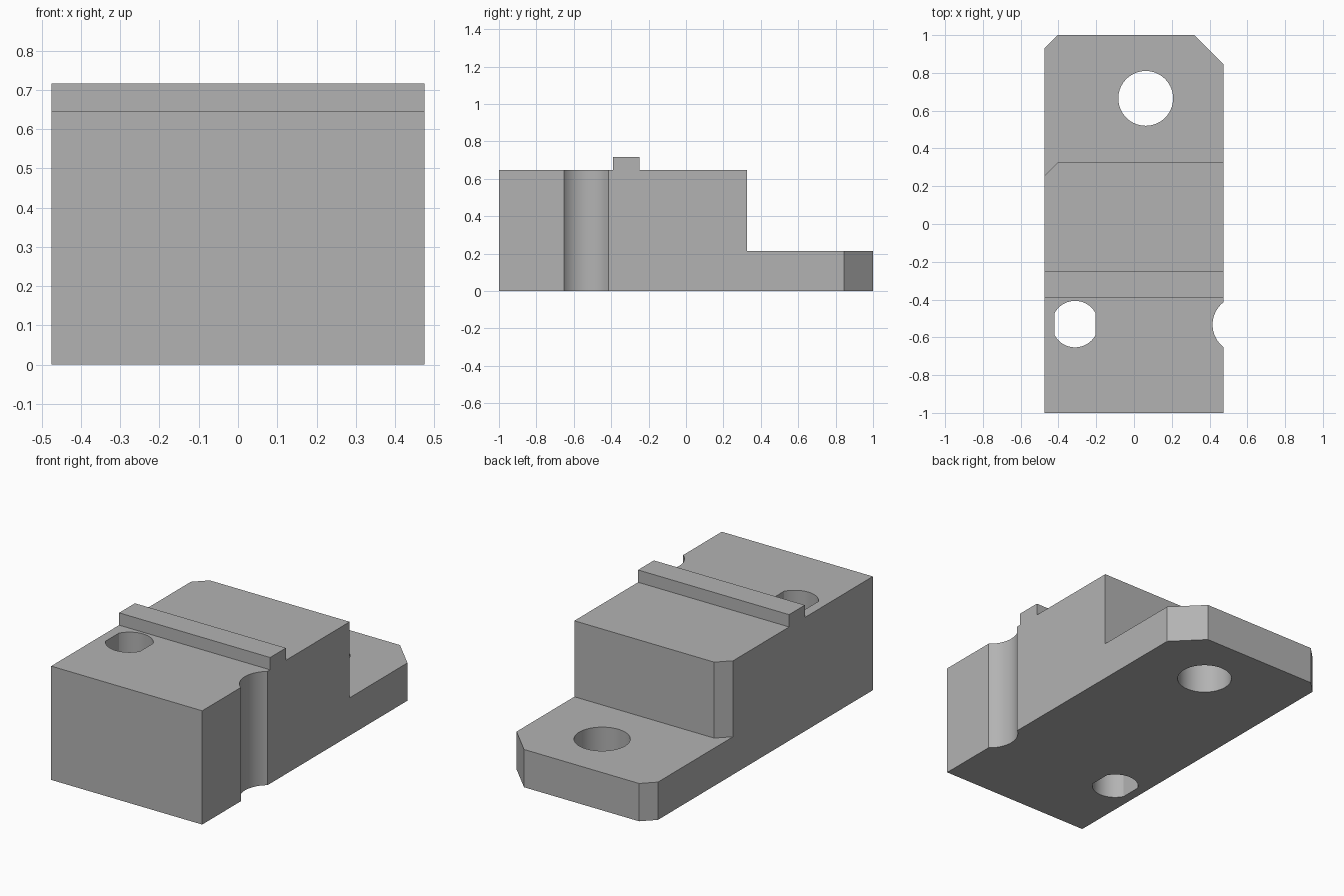
import bpy
import bmesh
import math
from mathutils import Vector

cube = bpy.data.objects.get("Cube")
if cube:
    bpy.data.objects.remove(cube, do_unlink=True)

HALF_W = 0.475
LEDGE, TOP, RIDGE = 0.215, 0.647, 0.717
STEP_Y = 0.325
OVER = 0.1  # overshoot of cutters past the surfaces

grey = bpy.data.materials.new("light_grey")
grey.use_nodes = True
grey.diffuse_color = (0.45, 0.45, 0.45, 1)
grey.node_tree.nodes["Principled BSDF"].inputs["Base Color"].default_value = (0.45, 0.45, 0.45, 1)


def prism(name, points, direction):
    """Closed solid made by sweeping a flat outline along a direction."""
    bm = bmesh.new()
    face = bm.faces.new([bm.verts.new(p) for p in points])
    swept = bmesh.ops.extrude_face_region(bm, geom=[face])["geom"]
    verts = [g for g in swept if isinstance(g, bmesh.types.BMVert)]
    bmesh.ops.translate(bm, verts=verts, vec=Vector(direction))
    bmesh.ops.recalc_face_normals(bm, faces=bm.faces)
    mesh = bpy.data.meshes.new(name)
    bm.to_mesh(mesh)
    bm.free()
    obj = bpy.data.objects.new(name, mesh)
    bpy.context.collection.objects.link(obj)
    return obj


def upright(name, outline, bottom=-OVER):
    return prism(name, [(x, y, bottom) for x, y in outline], (0, 0, 1))


def circle(cx, cy, r, half_flat=None, n=96):
    """Round outline, optionally trimmed to two flats facing left and right."""
    angles = [2 * math.pi * i / n for i in range(n)]
    if half_flat:
        a = math.acos(half_flat / r)
        corners = [a, math.pi - a, math.pi + a, 2 * math.pi - a]
        angles = sorted([t for t in angles if abs(math.cos(t)) * r < half_flat - 0.001] + corners)
    return [(cx + r * math.cos(t), cy + r * math.sin(t)) for t in angles]


def corner(side, y, size):
    """Triangle that trims a 45 degree chamfer off a back corner."""
    x = side * HALF_W
    return [(x - side * (size + OVER), y + OVER),
            (x + side * OVER, y - size - OVER),
            (x + side * OVER, y + OVER)]


# Stepped body with the cross ridge, swept across the width
profile = [(-1, 0), (1, 0), (1, LEDGE), (STEP_Y, LEDGE), (STEP_Y, TOP),
           (-0.248, TOP), (-0.248, RIDGE), (-0.39, RIDGE), (-0.39, TOP), (-1, TOP)]
body = prism("stepped_block", [(-HALF_W, y, z) for y, z in profile], (2 * HALF_W, 0, 0))
body.data.materials.append(grey)

# Chamfers, holes and the side groove
cutters = [
    upright("ledge_right_chamfer", corner(-1, 1, 0.07)),
    upright("ledge_left_chamfer", corner(1, 1, 0.156)),
    upright("step_chamfer", corner(-1, STEP_Y, 0.07), LEDGE),
    upright("ledge_hole", circle(0.062, 0.665, 0.145)),
    upright("flatted_hole", circle(-0.312, -0.53, 0.123, 0.108)),
    upright("side_groove", circle(0.567, -0.533, 0.151)),
]
bpy.context.view_layer.objects.active = body
for cutter in cutters:
    cutter.hide_render = True
    mod = body.modifiers.new(cutter.name, 'BOOLEAN')
    mod.operation = 'DIFFERENCE'
    mod.solver = 'EXACT'
    mod.object = cutter
    bpy.ops.object.modifier_apply(modifier=mod.name)
    bpy.data.objects.remove(cutter, do_unlink=True)

# Smooth the bores, keep the machined edges crisp
bpy.ops.object.select_all(action='DESELECT')
body.select_set(True)
bpy.ops.object.shade_smooth_by_angle(angle=math.radians(20))
